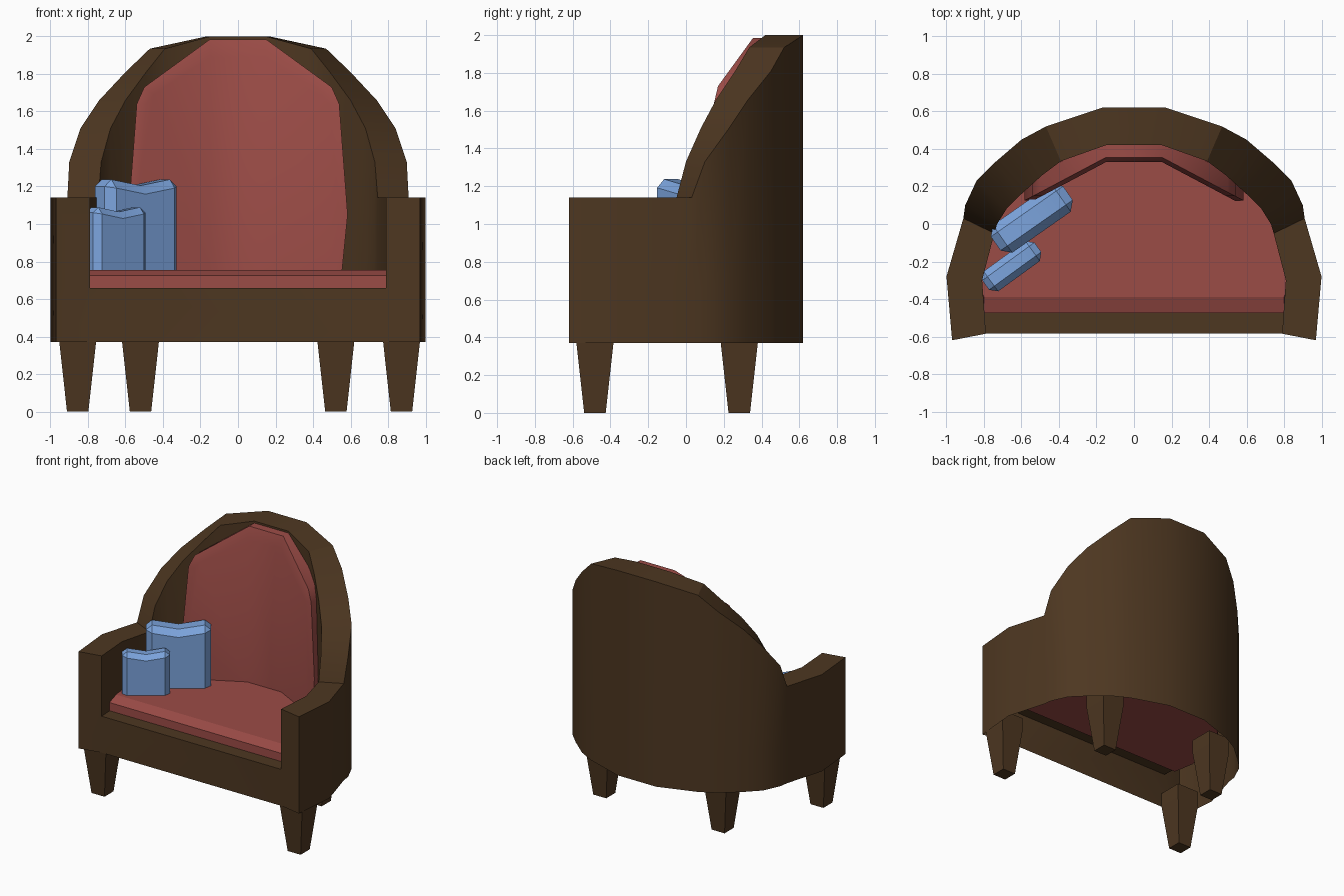
import bpy, bmesh, math
from mathutils import Matrix

if "Cube" in bpy.data.objects:
    bpy.data.objects.remove(bpy.data.objects["Cube"])


def material(name, rgb):
    m = bpy.data.materials.new(name)
    m.diffuse_color = (*rgb, 1)
    m.use_nodes = True
    m.node_tree.nodes["Principled BSDF"].inputs["Base Color"].default_value = m.diffuse_color
    return m


BROWN = material("brown", (0.075, 0.038, 0.015))
RED = material("red", (0.33, 0.072, 0.062))
BLUE = material("blue", (0.2, 0.37, 0.72))


def finish(name, bm, mat, smooth=None):
    bmesh.ops.recalc_face_normals(bm, faces=bm.faces)
    me = bpy.data.meshes.new(name)
    bm.to_mesh(me)
    bm.free()
    ob = bpy.data.objects.new(name, me)
    bpy.context.collection.objects.link(ob)
    me.materials.append(mat)
    if smooth:
        bpy.ops.object.select_all(action='DESELECT')
        bpy.context.view_layer.objects.active = ob
        ob.select_set(True)
        bpy.ops.object.shade_smooth_by_angle(angle=math.radians(smooth))
    return ob


def loft(rings, caps=None):
    """Skin closed rings of points; caps lists index groups for the end faces."""
    bm = bmesh.new()
    vs = [[bm.verts.new(p) for p in r] for r in rings]
    n = len(vs[0])
    for a, b in zip(vs, vs[1:]):
        for i in range(n):
            j = (i + 1) % n
            bm.faces.new((a[i], a[j], b[j], b[i]))
    for end in (vs[0], vs[-1]):
        for group in caps or [range(n)]:
            bm.faces.new([end[i] for i in group])
    return bm


def mirrored(half):
    return half + [(-p[0], *p[1:]) for p in reversed(half)]


# Wrap-around arms and arched back: outer x, y, inner x, y, top height
stations = [
    (0.97, -0.62, 0.79, -0.585, 1.14),
    (1.00, -0.28, 0.81, -0.30, 1.14),
    (0.91, 0.03, 0.745, -0.05, 1.14),
    (0.90, 0.10, 0.73, 0.00, 1.33),
    (0.84, 0.23, 0.68, 0.08, 1.51),
    (0.74, 0.33, 0.60, 0.16, 1.66),
    (0.60, 0.45, 0.49, 0.26, 1.81),
    (0.47, 0.52, 0.39, 0.335, 1.935),
    (0.17, 0.62, 0.15, 0.42, 2.0),
]
BASE, RAIL = 0.37, 0.66


def section(s, side):
    ox, oy, ix, iy, top = s
    return [(side * ox, oy, BASE), (side * ox, oy, RAIL), (side * ox, oy, top),
            (side * ix, iy, top), (side * ix, iy, RAIL)]


# Hollow upholstered shell, open underneath, with the rail and its ledge in front
bm = bmesh.new()
rows = [[bm.verts.new(p) for p in section(s, 1)] for s in stations]
rows += [[bm.verts.new(p) for p in section(s, -1)] for s in reversed(stations)]
for a, b in zip(rows, rows[1:]):
    for i in range(4):
        bm.faces.new((a[i], a[i + 1], b[i + 1], b[i]))
foot = [bm.verts.new((x, -0.585, BASE)) for x in (0.79, -0.79)]
ledge = [bm.verts.new((x, -0.46, RAIL)) for x in (0.80, -0.80)]
for row, f in zip((rows[0], rows[-1]), foot):
    bm.faces.new(row + [f])
bm.faces.new((foot[0], rows[0][4], rows[-1][4], foot[1]))
bm.faces.new((rows[0][4], ledge[0], ledge[1], rows[-1][4]))
finish("arms_back_and_front_rail", bm, BROWN, 30)

# Seat cushion with a chamfered front edge
plan = [(0.83, -0.3), (0.78, 0.0), (0.70, 0.15), (0.50, 0.35), (0.16, 0.5)]
rings = [[(x, y, z) for x, y in mirrored([(0.80, front)] + plan)]
         for z, front in ((0.64, -0.475), (0.725, -0.475), (0.755, -0.39))]
finish("seat_cushion", loft(rings), RED)

# Back cushion, flat in the middle with angled wings
face = [(0.15, 0.7), (0.50, 0.7), (0.54, 1.05), (0.49, 1.64), (0.45, 1.69), (0.15, 1.89)]
edge = [(0.15, 0.7), (0.55, 0.7), (0.585, 1.05), (0.54, 1.64), (0.50, 1.73), (0.15, 1.985)]


def bent(outline, depth):
    return mirrored([(x, 0.33 + depth - 0.53 * (x - 0.15), z) for x, z in outline])


n = len(face)
finish("back_cushion", loft([bent(face, 0), bent(edge, 0.025), bent(edge, 0.13)],
                            [range(n), range(n, 2 * n), (0, n - 1, n, 2 * n - 1)]), RED, 40)

# Tapered square legs
legs = {"front_leg_left": (-0.855, -0.482), "front_leg_right": (0.872, -0.482),
        "back_leg_left": (-0.52, 0.282), "back_leg_right": (0.522, 0.282)}
for name, (cx, cy) in legs.items():
    rings = [[(cx + sx * r, cy + sy * r, z) for sx, sy in ((-1, -1), (1, -1), (1, 1), (-1, 1))]
             for r, z in ((0.057, 0), (0.098, BASE), (0.098, 0.48))]
    finish(name, loft(rings), BROWN)


# Throw pillows: chamfered slabs with a dip in the top edge
def pillow(name, loc, w, t, h, dip, angle, bevel):
    prof = [(-w, 0), (w, 0), (w, h), (0, h - dip), (-w, h)]
    bm = loft([[(x, y, z) for x, z in prof] for y in (-t, t)])
    bmesh.ops.recalc_face_normals(bm, faces=bm.faces)
    sharp = [e for e in bm.edges if e.calc_face_angle(0) > 0.5]
    bmesh.ops.bevel(bm, geom=sharp, offset=bevel, segments=1, affect='EDGES')
    bm.transform(Matrix.Translation(loc) @ Matrix.Rotation(math.radians(angle), 4, 'Z'))
    finish(name, bm, BLUE, 35)


pillow("large_pillow", (-0.545, 0.03, 0.705), 0.235, 0.09, 0.54, 0.04, 35, 0.045)
pillow("small_pillow", (-0.652, -0.225, 0.715), 0.172, 0.066, 0.38, 0.03, 36, 0.035)
